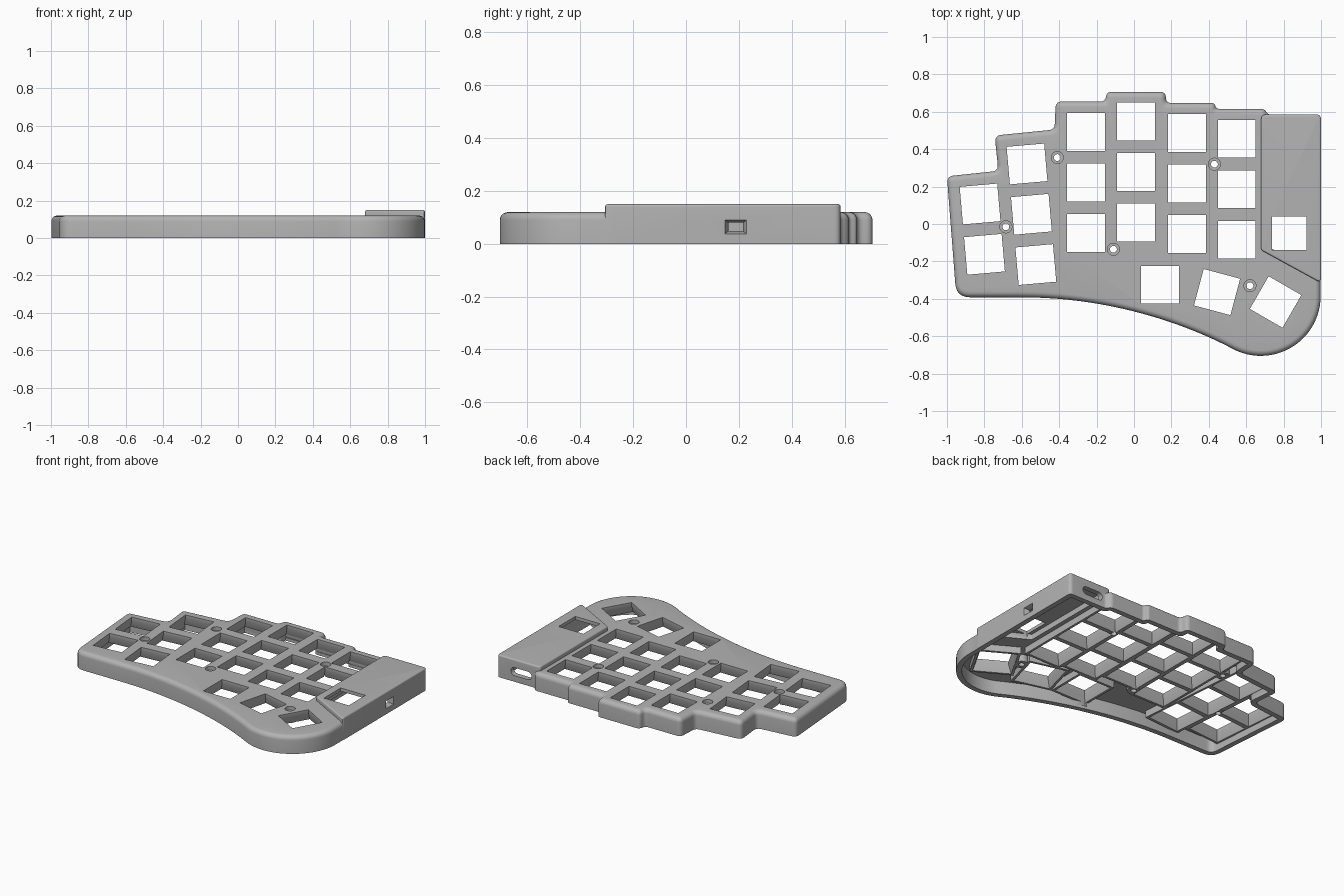
import bpy, bmesh, math
from mathutils import Vector, Matrix
from mathutils.geometry import interpolate_bezier

if "Cube" in bpy.data.objects:
    bpy.data.objects.remove(bpy.data.objects["Cube"])

grey = bpy.data.materials.new("plain grey plastic")
grey.use_nodes = True
grey.diffuse_color = (0.45, 0.45, 0.45, 1)
grey.node_tree.nodes["Principled BSDF"].inputs["Base Color"].default_value = grey.diffuse_color


def loft(name, loops):
    """Closed solid skinned through loops with equal point counts."""
    bm = bmesh.new()
    rows = [[bm.verts.new(p) for p in loop] for loop in loops]
    n = len(rows[0])
    for a, b in zip(rows, rows[1:]):
        for i in range(n):
            j = (i + 1) % n
            bm.faces.new((a[i], a[j], b[j], b[i]))
    bm.faces.new(rows[0][::-1])
    bm.faces.new(rows[-1])
    bmesh.ops.recalc_face_normals(bm, faces=bm.faces)
    mesh = bpy.data.meshes.new(name)
    bm.to_mesh(mesh)
    bm.free()
    mesh.materials.append(grey)
    obj = bpy.data.objects.new(name, mesh)
    bpy.context.collection.objects.link(obj)
    return obj


def inset_loop(corners, d, z, steps=6):
    """Counter-clockwise outline of (x, y, radius), inset by d, corners rounded."""
    pts = [Vector(c[:2]) for c in corners]
    n = len(pts)
    moved, turns = [], []
    for i in range(n):
        u = (pts[i] - pts[i - 1]).normalized()
        v = (pts[(i + 1) % n] - pts[i]).normalized()
        a, b = Vector((-u.y, u.x)), Vector((-v.y, v.x))
        moved.append(pts[i] + (a + b) * d / (1 + a.dot(b)))
        turns.append(u.x * v.y - u.y * v.x)
    loop = []
    for i, p in enumerate(moved):
        r = corners[i][2]
        if r == 0:
            loop.append((p.x, p.y, z))
            continue
        r = max(r - d if turns[i] > 0 else r + d, 0.004)
        back, ahead = moved[i - 1] - p, moved[(i + 1) % n] - p
        t = r * math.tan((math.pi - back.angle(ahead)) / 2)
        t = min(t, 0.45 * back.length, 0.45 * ahead.length)
        a, b = p + back.normalized() * t, p + ahead.normalized() * t
        for k in range(steps + 1):
            s = k / steps
            q = a * (1 - s) ** 2 + p * 2 * s * (1 - s) + b * s * s
            loop.append((q.x, q.y, z))
    return loop


def shell(name, corners, top, radius):
    """Upright slab with a rounded top edge."""
    loops = [inset_loop(corners, 0, 0)]
    for k in range(6):
        a = k / 5 * math.pi / 2
        loops.append(inset_loop(corners, radius * (1 - math.cos(a)),
                                top - radius * (1 - math.sin(a))))
    return loft(name, loops)


def pillar(name, centre, levels, sides=4, turn=0):
    """Polygon tower: levels are (half width, z); four sides gives a square."""
    scale = 1 / math.cos(math.pi / sides)
    loops = []
    for half, z in levels:
        ring = []
        for k in range(sides):
            a = math.radians(turn) + (k + 0.5) * math.tau / sides
            ring.append((centre[0] + half * scale * math.cos(a),
                         centre[1] + half * scale * math.sin(a), z))
        loops.append(ring)
    return loft(name, loops)


def combine(target, tool, operation):
    mod = target.modifiers.new(operation, "BOOLEAN")
    mod.operation, mod.solver, mod.object = operation, "EXACT", tool
    bpy.context.view_layer.objects.active = target
    bpy.ops.object.modifier_apply(modifier=mod.name)
    bpy.data.objects.remove(tool)


# Case outline: flat lower left, sweeping front curve, round thumb corner, stepped back
sweep = interpolate_bezier(Vector((-0.6, -0.392)), Vector((-0.1, -0.392)),
                           Vector((0.307, -0.55)), Vector((0.528, -0.6675)), 24)
outline = [(-0.95, -0.392, 0.08)]
outline += [(p.x, p.y, 0) for p in sweep[:-1]]
for k in range(25):
    a = math.radians(-118 + 118 * k / 24)
    outline.append((0.678 + 0.32 * math.cos(a), -0.385 + 0.32 * math.sin(a), 0))
r = 0.035
outline += [(x, y, r) for x, y in (
    (0.998, 0.583), (0.72, 0.583), (0.695, 0.616), (0.44, 0.616), (0.43, 0.647),
    (0.173, 0.647), (0.168, 0.706), (-0.145, 0.706), (-0.155, 0.655), (-0.418, 0.655),
    (-0.425, 0.505), (-0.745, 0.473), (-0.725, 0.284), (-1.0, 0.255))]
case = shell("keyboard_case", outline, 0.12, 0.03)

# Raised controller housing
housing_outline = [(0.68, -0.14, 0.015), (1.0, -0.315, 0.015),
                   (1.0, 0.585, 0.025), (0.68, 0.585, 0.025)]
combine(case, shell("controller_housing", housing_outline, 0.15, 0.01), "UNION")

# Hollow underside
for corners, top in ((outline, 0.09), (housing_outline, 0.128)):
    cavity = loft("cavity", [inset_loop(corners, 0.035, z) for z in (-0.02, top)])
    combine(case, cavity, "DIFFERENCE")

# Key layout: (x, y of the top key, keys in the column, turn)
columns = [(-0.823, 0.107, 2, 5), (-0.572, 0.321, 3, 5), (-0.257, 0.492, 3, 0),
           (0.011, 0.548, 3, 0), (0.283, 0.487, 3, 0), (0.55, 0.455, 3, 0),
           (0.139, -0.324, 1, 0), (0.444, -0.364, 1, -15), (0.757, -0.417, 1, -30)]
keys = []
for x, y, count, turn in columns:
    a = math.radians(turn)
    for k in range(count):
        keys.append(((x + 0.27 * k * math.sin(a), y - 0.27 * k * math.cos(a)), turn))
screws = [(-0.41, 0.355), (-0.685, -0.015), (-0.11, -0.135), (0.43, 0.32), (0.62, -0.33)]

# Key sleeves and screw bosses under the plate
for centre, turn in keys:
    combine(case, pillar("sleeve", centre, [(0.136, 0.045), (0.136, 0.1)], 4, turn), "UNION")
for centre in screws:
    combine(case, pillar("boss", centre, [(0.042, 0.043), (0.042, 0.102)], 24), "UNION")

# Switch openings that flare below the plate
for centre, turn in keys:
    levels = [(0.128, 0.02), (0.12, 0.045), (0.101, 0.096), (0.1, 0.2)]
    combine(case, pillar("opening", centre, levels, 4, turn), "DIFFERENCE")

# Countersunk screw holes
for centre in screws:
    levels = [(0.018, -0.02), (0.018, 0.095), (0.032, 0.0951), (0.032, 0.2)]
    combine(case, pillar("screw_hole", centre, levels, 24), "DIFFERENCE")

# Window in the housing top
window = pillar("window", (0, 0), [(0.5, 0.11), (0.5, 0.2)])
window.data.transform(Matrix.Translation((0.831, -0.05, 0)) @ Matrix.Diagonal((0.185, 0.178, 1, 1)))
combine(case, window, "DIFFERENCE")

# Tapered side port
port = []
for x, wide, high in ((1.02, 0.05, 0.033), (0.972, 0.028, 0.016), (0.9, 0.028, 0.016)):
    port.append([(x, 0.188 + sy * wide, 0.064 + sz * high)
                 for sy, sz in ((-1, -1), (1, -1), (1, 1), (-1, 1))])
combine(case, loft("side_port", port), "DIFFERENCE")

# Rounded slot in the back wall
slot = []
for y in (0.5, 0.65):
    ring = []
    for k in range(24):
        a = (k + 0.5) * math.tau / 24
        ring.append((0.82 + math.copysign(0.05, math.cos(a)) + 0.027 * math.cos(a),
                     y, 0.068 + 0.027 * math.sin(a)))
    slot.append(ring)
combine(case, loft("back_slot", slot), "DIFFERENCE")

# Smooth rounded edges, keep the cuts crisp
bpy.ops.object.select_all(action="DESELECT")
case.select_set(True)
bpy.context.view_layer.objects.active = case
bpy.ops.object.shade_smooth_by_angle(angle=math.radians(30))
